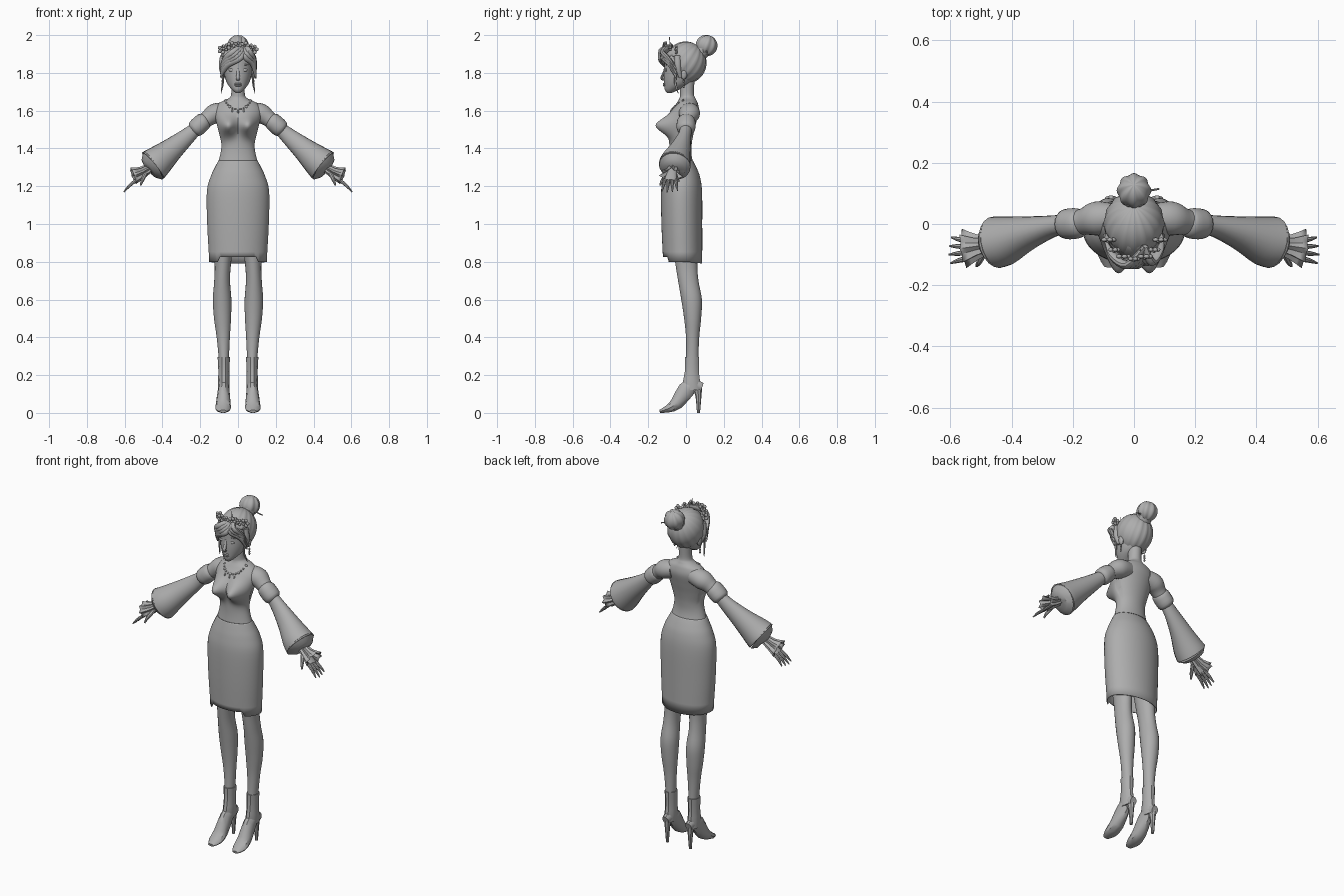
import bpy, bmesh, math
from mathutils import Vector, Matrix

if "Cube" in bpy.data.objects:
    bpy.data.objects.remove(bpy.data.objects["Cube"])

GREY = (0.42, 0.42, 0.42, 1)
grey = bpy.data.materials.new("plain grey")
grey.use_nodes = True
grey.diffuse_color = GREY
grey.node_tree.nodes["Principled BSDF"].inputs["Base Color"].default_value = GREY
parts = []


def finish(name, bm, mirror=False, shell=0):
    bmesh.ops.recalc_face_normals(bm, faces=bm.faces)
    mesh = bpy.data.meshes.new(name)
    bm.to_mesh(mesh)
    bm.free()
    mesh.materials.append(grey)
    obj = bpy.data.objects.new(name, mesh)
    bpy.context.collection.objects.link(obj)
    if shell:
        obj.modifiers.new("Thickness", 'SOLIDIFY').thickness = shell
    if mirror:
        obj.modifiers.new("Mirror", 'MIRROR')
    parts.append(obj)
    return obj


def smooth_rows(rows, steps):
    """Catmull-Rom interpolation between the key sections."""
    rows = [Vector(r) for r in rows]
    out = []
    for i in range(len(rows) - 1):
        a, b = rows[max(i - 1, 0)], rows[i]
        c, d = rows[i + 1], rows[min(i + 2, len(rows) - 1)]
        for s in range(steps):
            t = s / steps
            out.append(b + (c - a) * (t / 2) + (a * 2 - b * 5 + c * 4 - d) * (t * t / 2)
                       + (b * 3 - a - c * 3 + d) * (t ** 3 / 2))
    return out + [rows[-1]]


def loft(name, rings, caps=True, shape=None, **kw):
    bm = bmesh.new()
    loops = [[bm.verts.new(shape(p) if shape else p) for p in ring] for ring in rings]
    n = len(loops[0])
    for a, b in zip(loops, loops[1:]):
        for i in range(n):
            bm.faces.new((a[i], a[(i + 1) % n], b[(i + 1) % n], b[i]))
    if caps:
        bm.faces.new(loops[0])
        bm.faces.new(loops[-1])
    return finish(name, bm, **kw)


def circle(n):
    return [(math.cos(i * math.tau / n), math.sin(i * math.tau / n)) for i in range(n)]


def stack(name, rows, n=24, steps=4, **kw):
    """Level sections: height, centre x, half width, front y, back y."""
    rings = [[Vector((cx + rx * c, (yf + yb) / 2 + (yb - yf) / 2 * s, z)) for c, s in circle(n)]
             for z, cx, rx, yf, yb in smooth_rows(rows, steps)]
    return loft(name, rings, **kw)


def sweep(name, rows, n=12, steps=4, side=(0, 1, 0), pleat=0, **kw):
    """Sections along a path: x, y, z, radius along side, other radius."""
    rows = smooth_rows(rows, steps)
    pts = [Vector(r[:3]) for r in rows]
    rings = []
    for i, r in enumerate(rows):
        t = (pts[min(i + 1, len(pts) - 1)] - pts[max(i - 1, 0)]).normalized()
        u = Vector(side)
        u = (u - t * u.dot(t)).normalized()
        v = t.cross(u)
        rings.append([pts[i] + (u * r[3] * c + v * r[4] * s) * (1 + pleat * (-1) ** k)
                      for k, (c, s) in enumerate(circle(n))])
    return loft(name, rings, **kw)


def balls(name, items, **kw):
    """Ellipsoids given as centre and radii, joined in one object."""
    bm = bmesh.new()
    for loc, size in items:
        m = Matrix.Translation(loc) @ Matrix.Diagonal((*size, 1))
        bmesh.ops.create_uvsphere(bm, u_segments=12, v_segments=8, radius=1, matrix=m)
    return finish(name, bm, **kw)


def grooved_ball(name, centre, size, grooves, depth, tilt, keep=None, **kw):
    """Ellipsoid of combed hair, its strands meeting at a tilted pole."""
    bm = bmesh.new()
    bmesh.ops.create_uvsphere(bm, u_segments=64, v_segments=28, radius=1)
    turn = Matrix.Rotation(tilt, 3, 'X')
    for v in bm.verts:
        ring = math.hypot(v.co.x, v.co.y)
        k = 1 + depth * ring * math.cos(grooves * math.atan2(v.co.y, v.co.x))
        p = turn @ (v.co * k)
        v.co = Vector(centre) + Vector([a * b for a, b in zip(p, size)])
    if keep:
        gone = [f for f in bm.faces if not keep(f.calc_center_median())]
        bmesh.ops.delete(bm, geom=gone, context='FACES')
    return finish(name, bm, **kw)


def front_of(obj, x, z):
    return obj.ray_cast(Vector((x, -1, z)), Vector((0, 1, 0)))[1]


# Torso and neck, with the bust swelling out of the front
def bust(p):
    if p.y < 0:
        side = ((abs(p.x) - 0.055) / 0.045) ** 2
        p.y -= 0.075 * math.exp(-side - ((p.z - 1.52) / 0.05) ** 2)
    return p


torso = stack("torso", [
    (1.28, 0, .12, -.10, .05), (1.36, 0, .096, -.09, .03), (1.42, 0, .088, -.088, .03),
    (1.48, 0, .1, -.09, .04), (1.54, 0, .115, -.095, .055), (1.6, 0, .125, -.075, .068),
    (1.64, 0, .1, -.05, .062), (1.665, 0, .05, -.035, .05), (1.69, 0, .036, -.032, .042),
    (1.76, 0, .036, -.035, .045)], n=64, steps=6, shape=bust)


# Pencil skirt with a raised front panel at the hem
def hem(p):
    if p.z < 0.83:
        p.z = 0.825 if p.y < -0.03 and abs(p.x) < 0.105 else 0.80 - 0.1 * max(p.y, 0)
    return p


stack("skirt", [
    (1.335, 0, .104, -.1, .037), (1.3, 0, .122, -.11, .055), (1.25, 0, .145, -.122, .074),
    (1.17, 0, .165, -.132, .085), (1.0, 0, .163, -.13, .086), (.82, 0, .153, -.122, .086)],
    n=64, caps=False, shape=hem, shell=0.004)

# Legs
stack("leg", [
    (1.0, .075, .065, -.09, .07), (.8, .08, .044, -.058, .06), (.7, .084, .042, -.042, .066),
    (.6, .084, .049, -.025, .084), (.5, .082, .045, -.01, .08), (.4, .078, .035, 0, .07),
    (.28, .075, .027, 0, .066), (.15, .075, .026, -.01, .07)], mirror=True)

# Ankle boots: shaft, pointed foot and slim heel
stack("boot_shaft", [
    (.295, .075, .033, -.007, .072), (.22, .075, .029, -.008, .07),
    (.16, .075, .031, -.02, .078), (.12, .076, .029, -.02, .082)],
    n=10, steps=2, mirror=True)
sweep("boot_foot", [
    (.075, .085, .135, .02, .025), (.075, .04, .145, .028, .038), (.076, 0, .12, .031, .047),
    (.078, -.05, .05, .039, .036), (.079, -.1, .02, .04, .02), (.079, -.14, .008, .018, .008)],
    n=10, steps=2, side=(1, 0, 0), mirror=True)
stack("boot_heel", [
    (.14, .075, .024, .03, .086), (.09, .075, .014, .05, .082),
    (0, .075, .008, .058, .074)], n=8, steps=2, mirror=True)

# Shoulders, puffed arm bands and flared sleeves
sweep("shoulder", [
    (.06, .02, 1.598, .045, .045), (.12, .018, 1.585, .056, .053),
    (.165, .008, 1.555, .043, .042), (.225, 0, 1.505, .034, .034)], n=24, mirror=True)
sweep("arm_band", [
    (.17, .004, 1.553, .036, .036), (.183, .002, 1.543, .049, .047),
    (.224, 0, 1.506, .049, .047), (.238, 0, 1.494, .034, .034)], n=16, steps=3, mirror=True)
sweep("sleeve", [
    (.22, 0, 1.508, .032, .034), (.27, -.008, 1.463, .036, .044), (.35, -.03, 1.395, .056, .062),
    (.42, -.053, 1.335, .08, .082), (.45, -.06, 1.31, .085, .09)], n=20, mirror=True)
sweep("sleeve_hem", [
    (.45, -.06, 1.31, .085, .09), (.472, -.065, 1.295, .06, .062),
    (.476, -.066, 1.29, .025, .025)], n=20, steps=1, mirror=True)

# Pleated cuff and hand
sweep("cuff_ruffle", [
    (.455, -.065, 1.305, .022, .02), (.51, -.074, 1.272, .035, .028),
    (.555, -.08, 1.255, .056, .04)], n=16, steps=2, pleat=.16, caps=False, shell=.002,
    mirror=True)
sweep("palm", [
    (.46, -.067, 1.3, .018, .014), (.5, -.075, 1.268, .026, .013),
    (.545, -.083, 1.228, .033, .011)], mirror=True)
for i, name in enumerate(("little", "ring", "middle", "index")):
    y, short = -.054 - .019 * i, .006 * abs(i - 1.7)
    sweep(name + "_finger", [
        (.535, y, 1.235, .009, .009), (.572, y - .004 * i + .004, 1.205, .008, .008),
        (.607 - short, y - .009 * i + .01, 1.167 + short, .003, .003)], n=8, mirror=True)
sweep("thumb", [(.488, -.09, 1.268, .012, .012), (.505, -.122, 1.235, .01, .01),
                (.515, -.138, 1.205, .004, .004)], n=8, side=(1, 0, 0), mirror=True)

# Head
head = stack("head", [
    (1.694, 0, .012, -.1, -.075), (1.71, 0, .031, -.112, -.04), (1.74, 0, .055, -.115, .02),
    (1.78, 0, .07, -.117, .055), (1.83, 0, .079, -.115, .08), (1.88, 0, .08, -.112, .085),
    (1.93, 0, .055, -.08, .06), (1.945, 0, .02, -.03, .02)], n=32)
bpy.context.view_layer.update()

# Face details and ears
sweep("nose", [(0, -.112, 1.825, .004, .005), (0, -.118, 1.8, .006, .008),
               (0, -.128, 1.772, .008, .011), (0, -.115, 1.762, .004, .008)], n=10)
balls("eye", [(front_of(head, .034, 1.815), (.017, .004, .008))], mirror=True)
balls("eyebrow", [(front_of(head, .036, 1.843), (.021, .004, .003))], mirror=True)
balls("lips", [(front_of(head, 0, z), (.02, .007, .005)) for z in (1.733, 1.742)])
balls("ear", [((.079, -.012, 1.795), (.012, .018, .03))], mirror=True)
balls("earring", [((.083, -.012, 1.755 - .014 * i), (.005, .005, .008)) for i in range(3)],
      mirror=True)

# Swept-up hair, bun and loose strands
grooved_ball("hair", (0, -.001, 1.855), (.098, .108, .11), 16, .02, -.6,
             keep=lambda p: p.z > 1.89 or p.y > -.035, shell=.012)
grooved_ball("hair_bun", (0, .109, 1.945), (.054, .055, .055), 8, .05, -.35)
sweep("bun_tie", [(0, .065, 1.895, .04, .04), (0, .09, 1.925, .045, .045)], side=(1, 0, 0))
for i in range(4):
    d = .011 * i
    sweep(f"right_fringe_{i + 1}", [
        (.035, -.075, 1.945, .01, .012), (-.02 + d, -.133, 1.915 - d, .014, .017),
        (-.066 + d / 3, -.108, 1.875 - d, .013, .016),
        (-.092, -.058, 1.83 - 1.6 * d, .004, .005)], n=10)
for i in range(3):
    d = .012 * i
    sweep(f"left_fringe_{i + 1}", [
        (.035, -.075, 1.945, .01, .012), (.058 - d, -.125, 1.915 - d, .013, .016),
        (.084 - d / 4, -.088, 1.87 - d, .012, .014),
        (.094, -.05, 1.82 - 2 * d, .004, .004)], n=10)
sweep("temple_hair", [(.082, -.045, 1.89, .018, .014), (.088, -.042, 1.83, .016, .014),
                      (.08, -.03, 1.775, .008, .006)], n=10, mirror=True)
sweep("loose_lock", [(.088, -.045, 1.82, .007, .006), (.079, -.058, 1.76, .006, .005),
                     (.085, -.05, 1.72, .005, .004), (.09, -.04, 1.69, .001, .001)],
      n=8, mirror=True)

# Flower headband and pins
for i in range(7):
    a = (i - 3) * .42
    c = Vector((.088 * math.sin(a), -.02 - .09 * math.cos(a), 1.915 + .03 * math.cos(a)))
    size = .016 if i % 2 else .02
    petals = [(c + Vector((size * x * .8, -.004, size * z * .8)), (size * .5, .007, size * .5))
              for x, z in circle(5)]
    balls(f"flower_{i + 1}", petals + [(c - Vector((0, .009, 0)), (.006, .006, .006))])
sweep("headband_pin", [(.02, -.085, 1.94, .003, .003), (.02, -.087, 1.99, .002, .002)], n=6)
sweep("bun_pin", [(.03, .105, 1.92, .004, .004), (.082, .115, 1.905, .003, .003)], n=6)

# Beaded necklace
beads = []
for i in range(13):
    a = (i - 6) * .24
    r = .008 if i % 3 == 0 else .005
    x, z = .066 * math.sin(a), 1.66 - .052 * math.cos(a)
    beads.append((front_of(torso, x, z), (r, .006, r)))
    if i in (4, 6, 8):
        beads.append((front_of(torso, x, z - .016), (.005, .005, .009)))
balls("necklace", beads)

# Smooth shading with sharp creases kept
bpy.ops.object.select_all(action='DESELECT')
for obj in parts:
    obj.select_set(True)
bpy.context.view_layer.objects.active = torso
bpy.ops.object.shade_smooth_by_angle(angle=math.radians(38))
